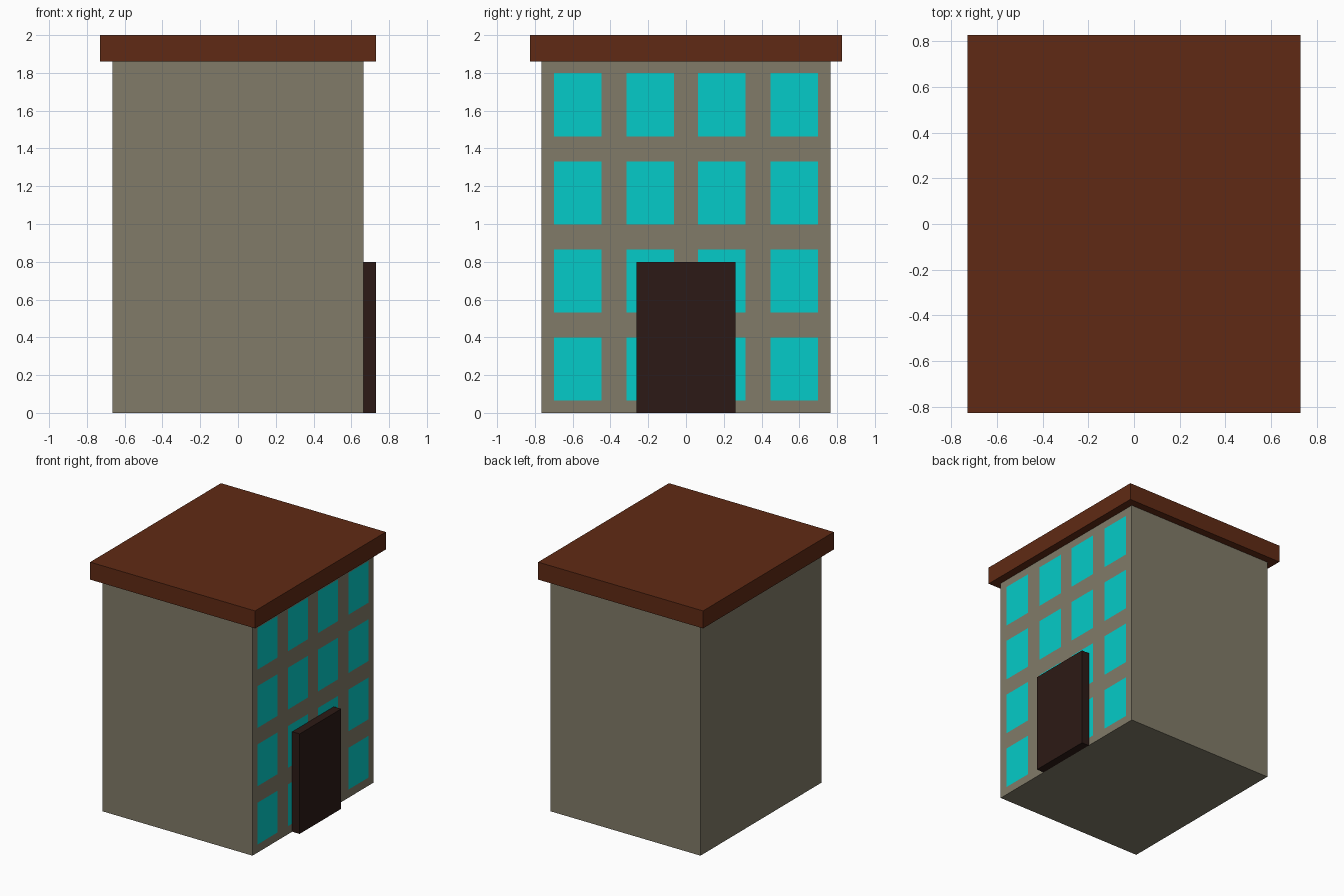
import bpy, bmesh

if "Cube" in bpy.data.objects:
    bpy.data.objects.remove(bpy.data.objects["Cube"])


def material(name, rgb):
    # colours are picked in display space, stored as linear
    mat = bpy.data.materials.new(name)
    mat.diffuse_color = [(c / 255) ** 2.2 for c in rgb] + [1.0]
    mat.use_nodes = True
    mat.node_tree.nodes["Principled BSDF"].inputs["Base Color"].default_value = mat.diffuse_color
    return mat


def box(name, x, y, z, mat):
    bpy.ops.mesh.primitive_cube_add(size=1, location=[sum(r) / 2 for r in (x, y, z)])
    ob = bpy.context.object
    ob.name = name
    ob.scale = [r[1] - r[0] for r in (x, y, z)]
    bpy.ops.object.transform_apply(location=True, rotation=False, scale=True)
    ob.data.materials.append(mat)
    return ob


wall = material("wall", (128, 122, 104))
glass = material("glass", (13, 202, 199))
brown = material("roof_brown", (96, 46, 27))
dark = material("door_brown", (48, 32, 28))

X, Y = 0.664, 0.765
ROOF_Z = 1.86

# Main block, roof slab and door
building = box("building_walls", (-X, X), (-Y, Y), (0, ROOF_Z), wall)
box("roof", (-0.73, 0.73), (-0.827, 0.827), (ROOF_Z, 2), brown)
box("door", (X, 0.73), (-0.263, 0.263), (0, 0.8), dark)

# Flush windows: slice the right wall into a grid and colour the panes
building.data.materials.append(glass)
columns = [(c - 0.126, c + 0.126) for c in (-0.573, -0.189, 0.189, 0.573)]
rows = [(0.065 + 0.4665 * i, 0.065 + 0.4665 * i + 0.334) for i in range(4)]

bm = bmesh.new()
bm.from_mesh(building.data)


def slice_wall(co, normal):
    faces = [f for f in bm.faces if all(v.co.x > X - 1e-4 for v in f.verts)]
    geom = set(faces)
    for f in faces:
        geom.update(f.edges, f.verts)
    bmesh.ops.bisect_plane(bm, geom=list(geom), plane_co=co, plane_no=normal)


for pair in columns:
    for y in pair:
        slice_wall((0, y, 0), (0, 1, 0))
for pair in rows:
    for z in pair:
        slice_wall((0, 0, z), (0, 0, 1))

for f in bm.faces:
    c = f.calc_center_median()
    if (c.x > X - 1e-4 and any(a < c.y < b for a, b in columns)
            and any(a < c.z < b for a, b in rows)):
        f.material_index = 1

bm.to_mesh(building.data)
bm.free()
